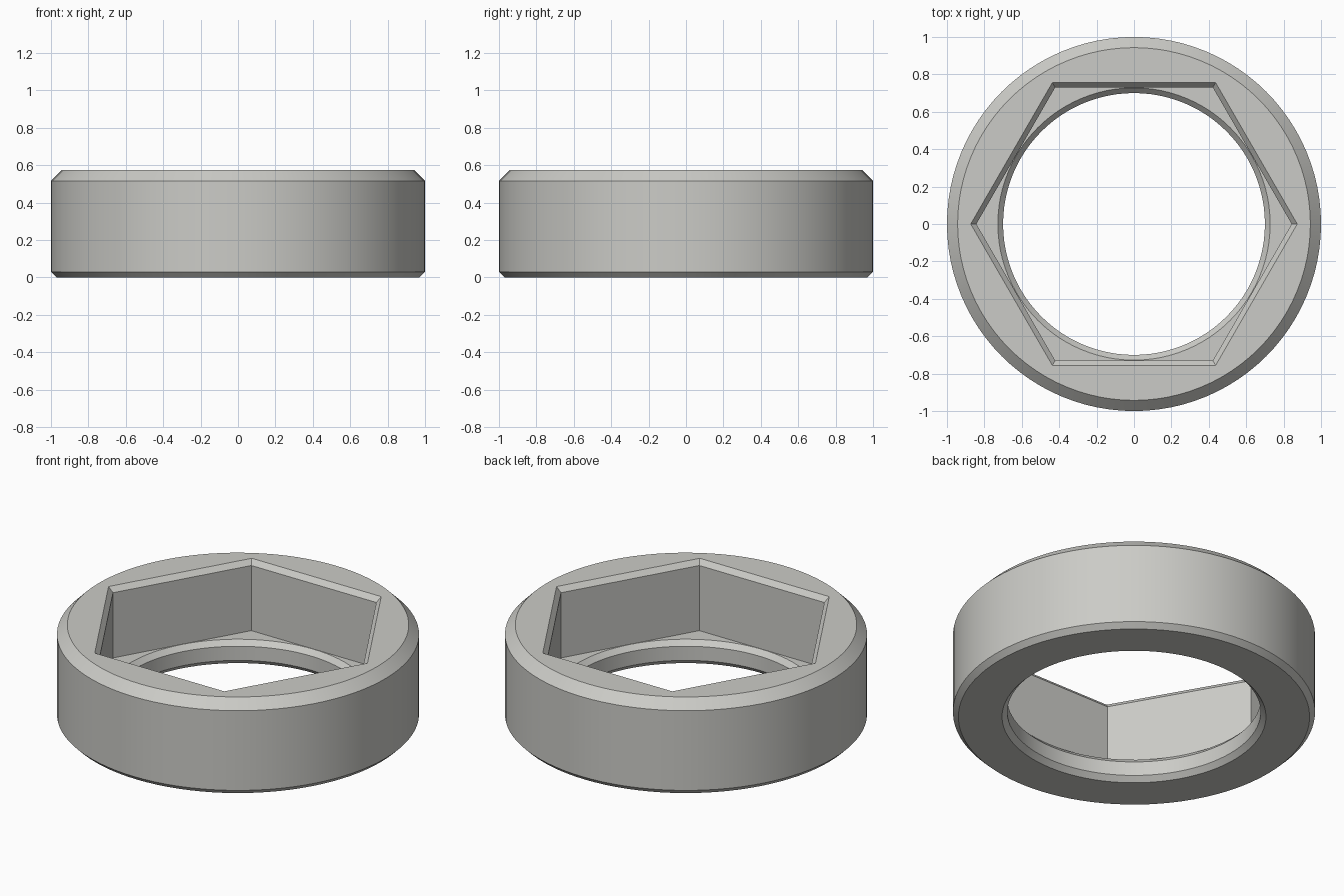
import bpy, bmesh, math

if "Cube" in bpy.data.objects:
    bpy.data.objects.remove(bpy.data.objects["Cube"])

SEGMENTS = 96          # multiple of 6, so hexagon corners fall on segment angles
HEIGHT = 0.573
FLOOR = 0.146          # floor of the hexagonal pocket


def circle(radius):
    return lambda a: radius


def hexagon(apothem):
    # corners on the x axis, flats facing +y and -y
    step = math.pi / 3
    return lambda a: apothem / math.cos(a % step - step / 2)


# Closed cross-section, from the outer base up, over the top, down the pocket and bore
sections = [
    (circle(0.97), 0.0),
    (circle(1.0), 0.03),
    (circle(1.0), HEIGHT - 0.057),
    (circle(0.943), HEIGHT),
    (hexagon(0.756), HEIGHT),
    (hexagon(0.730), HEIGHT - 0.03),
    (hexagon(0.730), FLOOR),
    (circle(0.728), FLOOR),
    (circle(0.70), FLOOR - 0.03),
    (circle(0.70), 0.03),
    (circle(0.729), 0.0),
]

bm = bmesh.new()
rings = []
for radius_at, z in sections:
    ring = []
    for i in range(SEGMENTS):
        a = math.tau * i / SEGMENTS
        r = radius_at(a)
        ring.append(bm.verts.new((r * math.cos(a), r * math.sin(a), z)))
    rings.append(ring)

# Skin neighbouring rings, closing the section back to the base
for k, lower in enumerate(rings):
    upper = rings[(k + 1) % len(rings)]
    for i in range(SEGMENTS):
        j = (i + 1) % SEGMENTS
        bm.faces.new((lower[i], lower[j], upper[j], upper[i]))
bmesh.ops.recalc_face_normals(bm, faces=bm.faces)

mesh = bpy.data.meshes.new("hex_socket_ring")
bm.to_mesh(mesh)
bm.free()
ring_obj = bpy.data.objects.new("hex_socket_ring", mesh)
bpy.context.collection.objects.link(ring_obj)

# Plain metal colour
metal = bpy.data.materials.new("light warm grey")
metal.diffuse_color = (0.60, 0.60, 0.57, 1.0)
metal.use_nodes = True
metal.node_tree.nodes["Principled BSDF"].inputs["Base Color"].default_value = metal.diffuse_color
mesh.materials.append(metal)

# Smooth round walls, crisp chamfers and hexagon corners
bpy.context.view_layer.objects.active = ring_obj
ring_obj.select_set(True)
bpy.ops.object.shade_smooth_by_angle(angle=math.radians(25))
